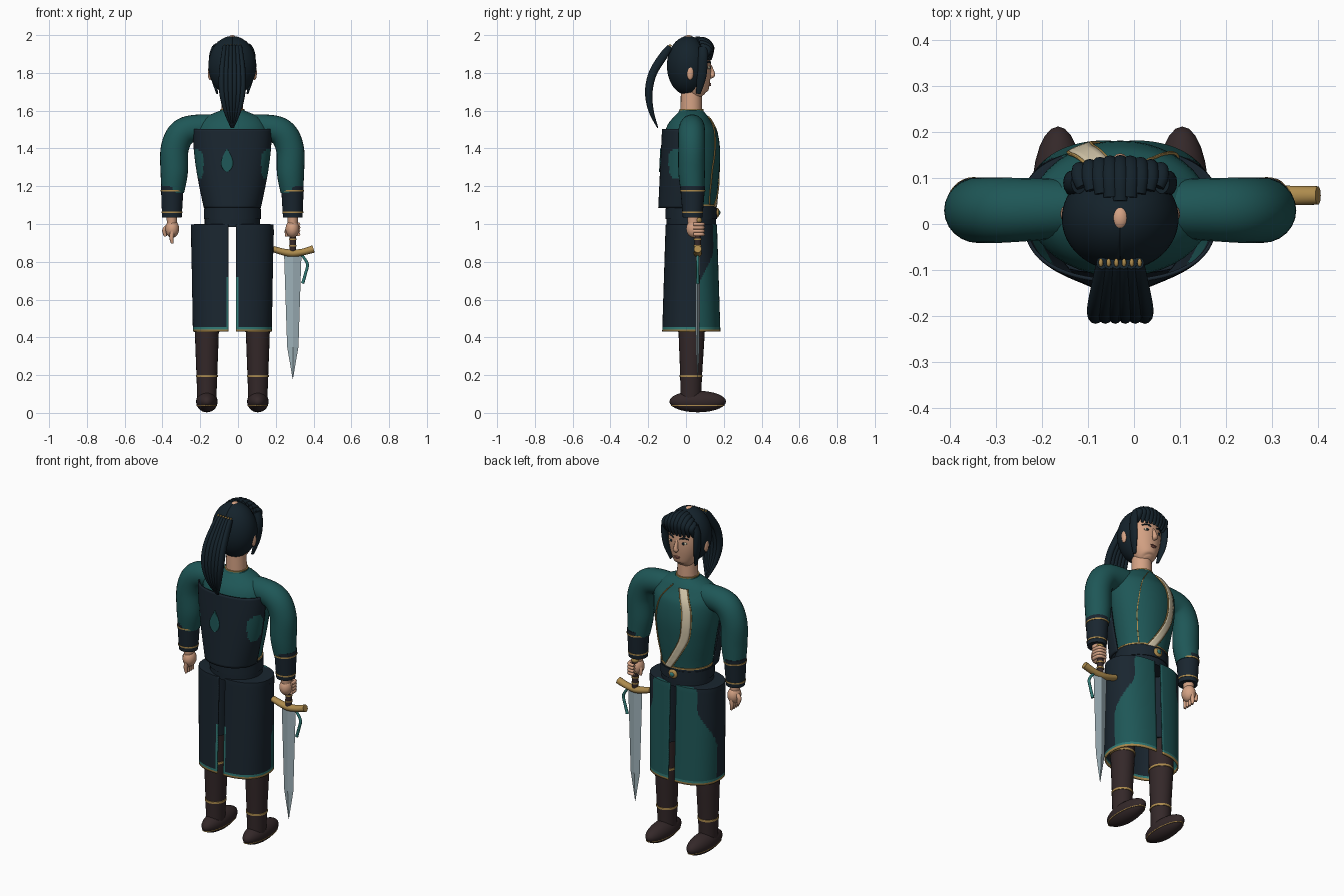
import bpy, bmesh, math
from math import sin, cos, pi
from mathutils import Vector

old = bpy.data.objects.get("Cube")
if old:
    bpy.data.objects.remove(old, do_unlink=True)

CX = -0.03  # middle of the figure; the sword makes it lopsided


def material(name, rgb):
    m = bpy.data.materials.new(name)
    m.use_nodes = True
    m.diffuse_color = (*rgb, 1)
    m.node_tree.nodes["Principled BSDF"].inputs["Base Color"].default_value = (*rgb, 1)
    return m


TEAL = material("teal cloth", (.013, .094, .094))
NAVY = material("navy leather", (.010, .019, .029))
HAIR = material("blue black hair", (.007, .016, .024))
BROWN = material("dark brown leather", (.034, .021, .022))
GOLD = material("gold trim", (.42, .26, .075))
SKIN = material("skin", (.66, .36, .23))
STEEL = material("steel", (.34, .44, .48))
CREAM = material("cream sash", (.66, .57, .40))
TRIM = material("light teal trim", (.03, .19, .175))
LIP = material("lip", (.35, .13, .10))


def finish(name, bm, mats, flat=False):
    bmesh.ops.recalc_face_normals(bm, faces=bm.faces)
    me = bpy.data.meshes.new(name)
    bm.to_mesh(me)
    bm.free()
    for m in mats:
        me.materials.append(m)
    ob = bpy.data.objects.new(name, me)
    bpy.context.collection.objects.link(ob)
    if not flat:
        bpy.ops.object.select_all(action='DESELECT')
        ob.select_set(True)
        bpy.context.view_layer.objects.active = ob
        bpy.ops.object.shade_smooth_by_angle(angle=math.radians(50))
    return ob


def dense(rows, steps):
    """Smooth interpolation of a list of equal-length rows."""
    out = []
    for i in range(len(rows) - 1):
        a, b = rows[max(i - 1, 0)], rows[i]
        c, d = rows[i + 1], rows[min(i + 2, len(rows) - 1)]
        for k in range(steps):
            t = k / steps
            out.append([q + .5 * t * (r - p + t * (2*p - 5*q + 4*r - s + t * (3*(q - r) + s - p)))
                        for p, q, r, s in zip(a, b, c, d)])
    return out + [list(rows[-1])]


def sweep(name, rows, mat, ref=(1, 0, 0), n=24, steps=5, flat=False):
    """Elliptical tube; rows are x, y, z, radius along ref, radius across."""
    rows = dense(rows, steps)
    pts = [Vector(r[:3]) for r in rows]
    bm, rings = bmesh.new(), []
    for i, r in enumerate(rows):
        t = (pts[min(i + 1, len(pts) - 1)] - pts[max(i - 1, 0)]).normalized()
        u = Vector(ref)
        u = (u - t * u.dot(t)).normalized()
        v = t.cross(u)
        rings.append([bm.verts.new(pts[i] + u * r[3] * cos(2*pi*k/n) + v * r[4] * sin(2*pi*k/n))
                      for k in range(n)])
    for a, b in zip(rings, rings[1:]):
        for k in range(n):
            bm.faces.new((a[k], a[(k+1) % n], b[(k+1) % n], b[k]))
    bm.faces.new(rings[0])
    bm.faces.new(rings[-1])
    return finish(name, bm, [mat], flat)


def sheet(name, f, nu, nv, mats, rule=None, thick=.008):
    """Grid surface from f(u, v), coloured by a rule, given thickness."""
    bm = bmesh.new()
    g = [[bm.verts.new(f(i / nu, j / nv)) for j in range(nv + 1)] for i in range(nu + 1)]
    for i in range(nu):
        for j in range(nv):
            fc = bm.faces.new((g[i][j], g[i+1][j], g[i+1][j+1], g[i][j+1]))
            if rule:
                fc.material_index = rule(fc.calc_center_median())
    mod = finish(name, bm, mats).modifiers.new("thickness", 'SOLIDIFY')
    mod.thickness, mod.offset = thick, 0


def ball(name, loc, size, mat):
    bm = bmesh.new()
    bmesh.ops.create_uvsphere(bm, u_segments=24, v_segments=14, radius=1)
    for v in bm.verts:
        v.co = Vector([c * s + l for c, s, l in zip(v.co, size, loc)])
    return finish(name, bm, [mat])


def band(name, x, y, z, a, b, h, mat=GOLD):
    return sweep(name, [(x, y, z - h, a, b), (x, y, z + h, a, b)], mat, steps=1, n=32)


def power(v, p):
    return math.copysign(abs(v) ** p, v)


# Torso, with its front surface available for the trims
TORSO = [(CX, .028, .99, .14, .125), (CX, .028, 1.1, .143, .13), (CX, .034, 1.25, .17, .14),
         (CX, .034, 1.38, .192, .147), (CX, .026, 1.49, .195, .137), (CX, .028, 1.56, .15, .096),
         (CX, .028, 1.6, .065, .06)]
sweep("torso", TORSO, TEAL, n=40)


def chest(x, z):
    r = min(dense(TORSO, 20), key=lambda r: abs(r[2] - z))
    return r[1] + r[4] * math.sqrt(max(0, 1 - ((x - CX) / r[3]) ** 2)) + .004


def chest_strip(name, path, w, mat):
    rows = dense(path, 8)

    def f(u, v):
        x, z = rows[round(v * (len(rows) - 1))]
        x += (u - .5) * w
        return x, chest(x, z), z
    sheet(name, f, 4, len(rows) - 1, [mat], thick=.006)


SASH = [(-.07, 1.56), (-.115, 1.45), (-.108, 1.3), (-.05, 1.18), (.01, 1.09)]
chest_strip("sash", SASH, .046, CREAM)
for off in (-.025, .025):
    chest_strip("sash_edge", [(x + off, z) for x, z in SASH], .005, GOLD)
chest_strip("chest_seam", [(0, 1.57), (.07, 1.47), (.095, 1.3), (.07, 1.1)], .004, GOLD)


# Stiff back panel with a small teal emblem and side patches
def back_panel(u, v):
    a, b = .147 + .058 * sin(v * pi / 2), .148 - .02 * v
    th = (u - .5) * pi
    return CX + a * power(sin(th), .9), .005 - b * power(cos(th), .85), 1.085 + .418 * v


def panel_colour(c):
    patch = 1.32 + .08 * math.sqrt(max(0, 1 - ((c.y + .05) / .045) ** 2))
    return 1 if abs(c.x - CX) > .15 and 2.64 - patch < c.z < patch and c.y > -.09 else 0


sheet("back_panel", back_panel, 48, 32, [NAVY, TEAL], panel_colour)
sheet("back_emblem", lambda u, v: (-.058 + (u - .5) * .064 * sin(pi * v ** .7),
                                  -.1395 + .006 * v, 1.275 + .125 * v), 6, 14, [TEAL], thick=.006)

# Belt and buckle
sweep("belt", [(CX, .028, .985, .146, .131), (CX, .028, 1.1, .148, .134)], NAVY, steps=1, n=40)
band("belt_trim", CX, .028, 1.098, .15, .136, .004)
band("belt_fold", CX, .028, 1.055, .151, .137, .028, NAVY)
ball("belt_buckle", (CX, .165, 1.06), (.028, .012, .026), GOLD)
ball("buckle_stone", (CX, .174, 1.06), (.014, .008, .013), TRIM)

# Split skirt, legs, boots and arms
for s, side in ((1, "left"), (-1, "right")):
    def skirt(u, v):
        w = min(v / .9, 1)
        shrink = 1 - .45 * max(0, (v - .9) / .1)
        th = u * pi
        y = .028 + (.15 - .018 * w) * power(cos(th), .85) * shrink
        x = .02 + (.185 + .01 * w) * power(sin(th), .85) * shrink
        return CX + s * x, y, .43 + .565 * w

    def skirt_colour(c):
        if c.z < .455:
            return 3 if c.z < .442 else 2
        if c.y < -.08 and abs(c.x - CX) < .03 and c.z < .72:
            return 2
        k = min(max((c.z - .62) / .25, 0), 1)
        return 1 if c.y < .05 + .09 * k * k * (3 - 2 * k) else 0

    sheet(side + "_skirt_panel", skirt, 80, 50, [TEAL, NAVY, TRIM, GOLD], skirt_colour)
    x = CX + s * .135
    sweep(side + "_trouser", [(x, .03, .97, .085, .085), (x, .03, .6, .075, .08)], NAVY, steps=1)
    sweep(side + "_leg", [(x, .03, .7, .068, .073), (x, .03, .45, .064, .07),
                          (x, .027, .2, .055, .058), (x, .025, .06, .05, .055)], BROWN)
    band(side + "_boot_top_trim", x, .03, .433, .067, .073, .006)
    band(side + "_ankle_trim", x, .027, .195, .058, .061, .006)
    ball(side + "_shoe", (x, .062, .06), (.057, .15, .057), BROWN)
    band(side + "_sole_trim", x, .062, .04, .0545, .1425, .0025)

    X = lambda d: CX + s * d
    sweep(side + "_sleeve", [(X(.04), .034, 1.507, .06, .065), (X(.17), .032, 1.51, .067, .07),
                             (X(.262), .03, 1.484, .071, .074), (X(.305), .03, 1.4, .071, .074),
                             (X(.308), .03, 1.27, .07, .072), (X(.315), .035, 1.17, .062, .06)],
          TEAL, ref=(0, 1, 0), steps=7)
    sweep(side + "_cuff", [(X(.318), .035, 1.2, .06, .066), (X(.32), .035, 1.035, .052, .052)],
          NAVY, steps=1)
    band(side + "_cuff_upper_trim", X(.318), .035, 1.175, .0615, .067, .004)
    band(side + "_cuff_lower_trim", X(.32), .035, 1.062, .0555, .056, .004)
    sweep(side + "_wrist", [(X(.32), .037, 1.06, .03, .032), (X(.32), .04, 1.0, .026, .03)], SKIN)
    ball(side + "_palm", (X(.318), .043, .975), (.036, .042, .048), SKIN)
    # Fingers hang on the right hand and wrap the grip on the left
    for i in range(4):
        if s < 0:
            y = .012 + .02 * i
            rows = [(X(.318), y, .96, .012, .011), (X(.322), y, .925, .011, .011),
                    (X(.318), y, .897, .007, .007)]
        else:
            z = .945 + .018 * i
            rows = [(X(.35), .04, z, .01, .01), (X(.345), .085, z, .01, .01),
                    (X(.305), .092, z, .008, .008)]
        sweep(f"{side}_finger", rows, SKIN, ref=(.2, .3, 1) if s > 0 else (1, 0, 0), n=10)
    d = .036 if s < 0 else -.03
    sweep(side + "_thumb", [(X(.325), .05, .995, .014, .014), (X(.322 + d), .055, .97, .013, .012),
                            (X(.318 + d), .058, .935, .008, .007)], SKIN, n=10)

# Sword held on the left
SX, SY = .29, .062
sweep("sword_blade", [(SX, SY, .84, .046, .013), (SX, SY, .35, .03, .01), (SX, SY, .18, .001, .001)],
      STEEL, n=4, steps=1, flat=True)
sweep("sword_guard", [(.185, SY, .868, .02, .016), (.24, SY, .852, .021, .018), (SX, SY, .845, .022, .02),
                      (.345, SY, .852, .021, .018), (.4, SY, .868, .02, .02)], GOLD, ref=(0, 1, 0))
sweep("sword_grip", [(SX, SY, .85, .018, .018), (SX, SY, 1.02, .018, .018)], BROWN)
for z in (.885, .92, .955):
    band("grip_ring", SX, SY, z, .021, .021, .004)
ball("sword_pommel", (SX, SY, 1.02), (.022, .022, .018), GOLD)
sweep("sword_tassel", [(.335, SY, .84, .007, .007), (.367, SY, .79, .008, .008), (.358, SY, .74, .008, .008),
                       (.342, SY, .685, .009, .009)], TRIM, ref=(0, 1, 0), n=10)

# Neck and head
sweep("neck", [(CX, .028, 1.57, .058, .057), (CX, .028, 1.75, .052, .055)], SKIN)
sweep("collar", [(CX, .028, 1.575, .085, .075), (CX, .028, 1.605, .062, .062)], TEAL)
band("collar_trim", CX, .028, 1.605, .0635, .0635, .003)
sweep("head", [(CX, .075, 1.672, .025, .03), (CX, .066, 1.69, .052, .055), (CX, .05, 1.75, .083, .08),
               (CX, .038, 1.83, .1, .095), (CX, .03, 1.91, .095, .09), (CX, .025, 1.97, .05, .05)],
      SKIN, n=32)
sweep("nose", [(CX, .125, 1.84, .008, .01), (CX, .138, 1.8, .012, .014), (CX, .139, 1.785, .016, .012),
               (CX, .128, 1.775, .006, .006)], SKIN, n=12)
ball("upper_lip", (CX, .128, 1.742), (.022, .005, .004), LIP)
ball("lower_lip", (CX, .126, 1.734), (.017, .006, .005), LIP)
for s, side in ((1, "left"), (-1, "right")):
    ball(side + "_ear", (CX + s * .118, .022, 1.8), (.012, .018, .038), SKIN)
    ball(side + "_eye", (CX + s * .04, .12, 1.828), (.019, .008, .008), CREAM)
    ball(side + "_iris", (CX + s * .04, .126, 1.828), (.008, .004, .008), HAIR)
    sweep(side + "_brow", [(CX + s * .018, .128, 1.851, .004, .004), (CX + s * .042, .124, 1.86, .005, .005),
                           (CX + s * .066, .109, 1.852, .003, .003)], HAIR, ref=(0, 0, 1), n=8)
    sweep(side + "_side_lock", [(CX + s * .09, .09, 1.935, .018, .024), (CX + s * .106, .09, 1.88, .018, .026),
                                (CX + s * .1, .082, 1.78, .014, .026),
                                (CX + s * .08, .065, 1.69, .005, .012)], HAIR, n=14)


# Hair cap, open over the face
def hair_cap(u, v):
    az = (u - .5) * 2 * pi  # zero faces forward
    k = min(max((abs(az) - .75) / .35, 0), 1)
    po = .02 + v * (1.2 + 1.55 * k * k * (3 - 2 * k))
    return CX + .122 * sin(az) * sin(po), .012 + .108 * cos(az) * sin(po), 1.838 + .152 * cos(po)


sheet("hair_cap", hair_cap, 64, 28, [HAIR], thick=.01)
ball("crown_ornament", (CX, .013, 1.985), (.018, .025, .015), SKIN)
# Fringe strands fan forward from a chevron and fall over the brow
for i in range(-4, 5):
    x, drop = CX + .022 * i, .0022 * i * i
    sweep("fringe_strand", [(CX + .02 * i, .05 + .008 * abs(i), 1.98 - drop, .016, .012),
                            (x, .102, 1.973 - drop, .017, .014),
                            (x, .132 - .0008 * i * i, 1.94 - .5 * drop, .017, .016),
                            (x, .134 - .0015 * i * i, 1.905 - .3 * drop, .016, .012),
                            (x, .13 - .002 * i * i, 1.868, .006, .005)], HAIR, n=12)

# Ponytail of strands with small gold beads at the root
for i in range(6):
    k = (i - 2.5) / 2.5
    sweep("ponytail_strand", [(CX + .04 * k, -.085, 1.938, .012, .016), (CX + .046 * k, -.12, 1.89, .014, .022),
                              (CX + .055 * k, -.175, 1.8, .016, .022), (CX + .054 * k, -.197, 1.7, .016, .02),
                              (CX + .035 * k, -.185, 1.6, .012, .014), (CX + .006 * k, -.15, 1.51, .003, .003)],
          HAIR, n=12)
    ball("hair_bead", (CX + .042 * k, -.084, 1.944), (.005, .009, .006), GOLD)
